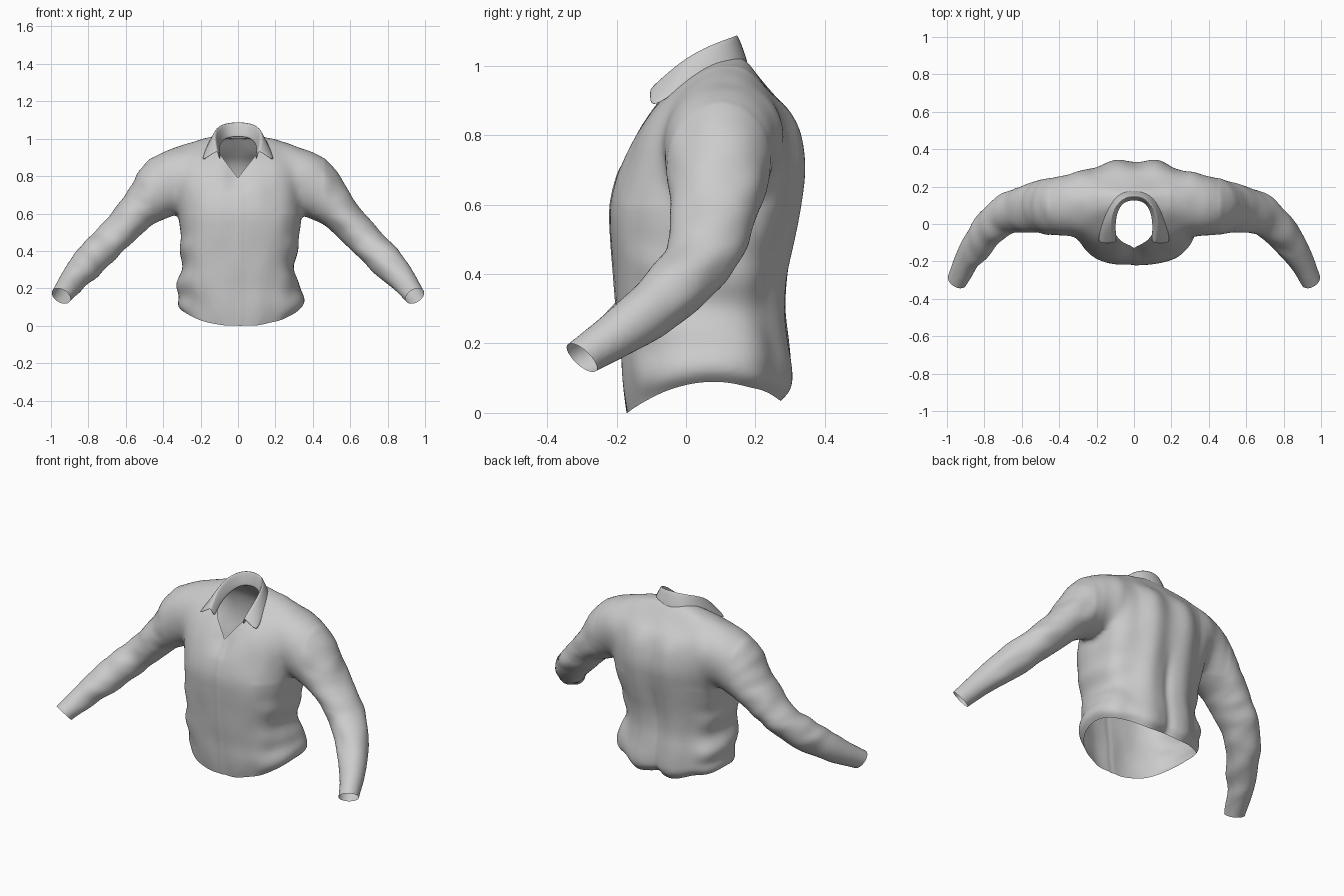
import bpy, bmesh, math
from mathutils import Vector, noise

if "Cube" in bpy.data.objects:
    bpy.data.objects.remove(bpy.data.objects["Cube"])

cloth = bpy.data.materials.new("grey cloth")
cloth.diffuse_color = (0.6, 0.6, 0.6, 1)
cloth.use_nodes = True
cloth.node_tree.nodes["Principled BSDF"].inputs["Base Color"].default_value = cloth.diffuse_color


def spline(rows, steps):
    """Catmull-Rom interpolation through rows of numbers."""
    out = []
    for i in range(len(rows) - 1):
        p = [rows[max(i - 1, 0)], rows[i], rows[i + 1], rows[min(i + 2, len(rows) - 1)]]
        for s in range(steps):
            t = s / steps
            out.append([0.5 * (2 * b + (c - a) * t + (2 * a - 5 * b + 4 * c - d) * t * t
                               + (3 * b - a - 3 * c + d) * t ** 3) for a, b, c, d in zip(*p)])
    out.append(list(rows[-1]))
    return out


def loft(bm, rings):
    """Closed tube through rings of points, capped at both ends."""
    vs = [[bm.verts.new(p) for p in r] for r in rings]
    n = len(vs[0])
    for a, b in zip(vs, vs[1:]):
        for i in range(n):
            j = (i + 1) % n
            bm.faces.new((a[i], a[j], b[j], b[i]))
    bm.faces.new(vs[0][::-1])
    bm.faces.new(vs[-1])


def spow(v, e):
    return math.copysign(abs(v) ** e, v)


def ramp(v, lo, hi):
    t = min(max((v - lo) / (hi - lo), 0), 1)
    return t * t * (3 - 2 * t)


def add_object(name, bm):
    me = bpy.data.meshes.new(name)
    bm.to_mesh(me)
    bm.free()
    me.materials.append(cloth)
    ob = bpy.data.objects.new(name, me)
    bpy.context.collection.objects.link(ob)
    return ob


ANGLES = [2 * math.pi * i / 48 for i in range(48)]
bm = bmesh.new()

# Torso: height, half width, front y, back y, sideways shift
torso = [(-.06, .30, -.16, .25, .01), (0, .318, -.17, .272, .01), (.06, .335, -.18, .30, .018),
         (.12, .338, -.186, .303, .018), (.2, .325, -.19, .295, 0), (.3, .302, -.20, .285, 0),
         (.4, .312, -.208, .290, .003), (.5, .32, -.216, .308, .01), (.6, .33, -.216, .327, .01),
         (.7, .34, -.19, .339, 0), (.8, .36, -.148, .325, 0), (.87, .37, -.104, .294, 0),
         (.92, .36, -.055, .25, 0), (.96, .32, .0, .217, 0), (.995, .21, .045, .19, 0),
         (1.02, .1, .07, .168, 0)]
rings = []
for z, w, f, b, dx in spline(torso, 3):
    mid = f * 0.45 + b * 0.55
    e = .86 - .12 * ramp(z, .3, .6) * (1 - ramp(z, .9, 1))
    ef = .84 - .12 * ramp(z, .05, .3) * (1 - ramp(z, .75, .95))
    rings.append([(dx + w * spow(math.cos(a), e if math.sin(a) > 0 else ef),
                   mid + (b - mid if math.sin(a) > 0 else mid - f)
                   * spow(math.sin(a), e if math.sin(a) > 0 else ef), z)
                  for a in ANGLES])
loft(bm, rings)

# Sleeves: centre x, y, z, radius up, radius sideways
sleeve = [(.20, .11, .85, .13, .165), (.31, .105, .80, .157, .168), (.40, .095, .735, .162, .16),
          (.54, .085, .61, .105, .134), (.665, .058, .475, .09, .112), (.748, .0, .39, .09, .096),
          (.83, -.098, .303, .084, .084), (.89, -.19, .232, .07, .07),
          (.945, -.30, .16, .056, .056), (.98, -.37, .11, .055, .055)]
path = spline(sleeve, 4)
for side in (1, -1):
    rings = []
    for i, (x, y, z, ru, rv) in enumerate(path):
        p, q = path[max(i - 1, 0)], path[min(i + 1, len(path) - 1)]
        t = (Vector(q[:3]) - Vector(p[:3])).normalized()
        u = (Vector((0, 0, 1)) - t * t.z).normalized()
        v = t.cross(u)
        ring = [Vector((x, y, z)) + u * ru * math.sin(a) + v * rv * math.cos(a) for a in ANGLES]
        rings.append([(side * c.x, c.y, c.z) for c in (ring if side > 0 else ring[::-1])])
    loft(bm, rings)
bmesh.ops.recalc_face_normals(bm, faces=bm.faces)
shirt = add_object("shirt_body", bm)

# Fuse torso and sleeves into one cloth surface
m = shirt.modifiers.new("fuse", 'REMESH')
m.mode = 'VOXEL'
m.voxel_size = 0.012
m = shirt.modifiers.new("soften", 'SMOOTH')
m.factor = 0.5
m.iterations = 8
fused = bpy.data.meshes.new_from_object(shirt.evaluated_get(bpy.context.evaluated_depsgraph_get()))
shirt.modifiers.clear()
bm = bmesh.new()
bm.from_mesh(fused)

# Blend the shoulder seams
seam = [v for v in bm.verts if .2 < abs(v.co.x) < .46 and v.co.z > .6]
for _ in range(30):
    bmesh.ops.smooth_vert(bm, verts=seam, factor=0.5,
                          use_axis_x=True, use_axis_y=True, use_axis_z=True)


def cut(co, no, clear):
    bmesh.ops.bisect_plane(bm, geom=bm.verts[:] + bm.edges[:] + bm.faces[:], dist=1e-5,
                           plane_co=co, plane_no=no, clear_outer=clear)


# Open the hem, the cuffs and the collar slit
cut((0, 0, 0), (0, 0, -1), True)
for s in (1, -1):
    cut((s * .947, -.30, .16), (s * .4, -.62, -.67), True)
    cut((0, 0, .79), (s * .13, 0, -.10), False)
holes = []
for f in bm.faces:
    c = f.calc_center_median()
    slit = c.y < .05 and abs(c.x) < min(.1, (c.z - .79) / 1.3)
    neck = c.z > .85 and (c.x / .105) ** 2 + ((c.y - .045) / .11) ** 2 < 1
    if slit or neck:
        holes.append(f)
bmesh.ops.delete(bm, geom=holes, context='FACES')

# Cloth folds along the normals, then the curved hem
bm.normal_update()
moves = []
for v in bm.verts:
    x, y, z = v.co
    body = 1 - ramp(abs(x), .30, .42)
    back = ramp(y, .12, .25) * body * (1 - ramp(z, .8, .95))
    d = back * .008 * math.cos(28 * (x + .1) + 3 * z * x)
    d -= back * .010 * math.exp(-(x / .025) ** 2) * (1 - ramp(z, .35, .6))
    flank = ramp(abs(x), .2, .3) * body * (1 - ramp(z, .4, .55))
    d += flank * .005 * math.sin(34 * z + 6 * y)
    arm = ramp(abs(x), .42, .52) * (1 - ramp(abs(x), .85, .93))
    d += arm * .009 * noise.noise(Vector((x * 9 + z * 5, y * 6, z * 12)))
    d += body * .005 * noise.noise(Vector((x * 10, y * 8, z * 4)))
    if y < -.1 and 0 < x < .025 and z < .79:
        d += .002
    move = v.normal * d
    # Slight hollow where the placket opens
    if y < 0:
        move.y += .025 * math.exp(-(x / .06) ** 2) * ramp(z, .68, .8) * (1 - ramp(z, .85, .92))
    moves.append(move)
for v, d in zip(bm.verts, moves):
    v.co += d
    if abs(v.co.x) < .5 and v.co.z < .35:
        s = v.co.y - .08
        rise = .09 - (.09 * (s / .25) ** 2 if s < 0 else .055 * (s / .2) ** 2)
        v.co.z += max(rise, 0) * (1 - max(v.co.z, 0) / .35) ** 2
bm.to_mesh(shirt.data)
bm.free()
shirt.data.shade_smooth()

# Collar: inner foot, fold and outer edge of each station from back to tip
stations = [((0, .125, 1.01), (0, .15, 1.105), (0, .19, 1.0)),
            ((.055, .115, 1.005), (.07, .135, 1.098), (.10, .168, .995)),
            ((.085, .065, .98), (.113, .07, 1.075), (.158, .085, .975)),
            ((.095, 0, .95), (.125, 0, 1.037), (.18, -.01, .94)),
            ((.092, -.06, .91), (.118, -.058, .987), (.195, -.075, .893)),
            ((.088, -.09, .88), (.108, -.108, .94), (.195, -.108, .885))]
bm = bmesh.new()
rows = []
for s, group in ((-1, stations[:0:-1]), (1, stations)):
    for pts in group:
        a, t, b = (Vector((s * p[0], p[1], p[2])) for p in pts)
        rows.append([bm.verts.new(p) for p in (a, t.lerp(a, .12), t.lerp(b, .12), b)])
for r, q in zip(rows, rows[1:]):
    for i in range(3):
        bm.faces.new((r[i], q[i], q[i + 1], r[i + 1]))
bmesh.ops.recalc_face_normals(bm, faces=bm.faces)
collar = add_object("collar", bm)
m = collar.modifiers.new("thickness", 'SOLIDIFY')
m.thickness = 0.01
m = collar.modifiers.new("round", 'SUBSURF')
m.levels = m.render_levels = 2
collar.data.shade_smooth()
